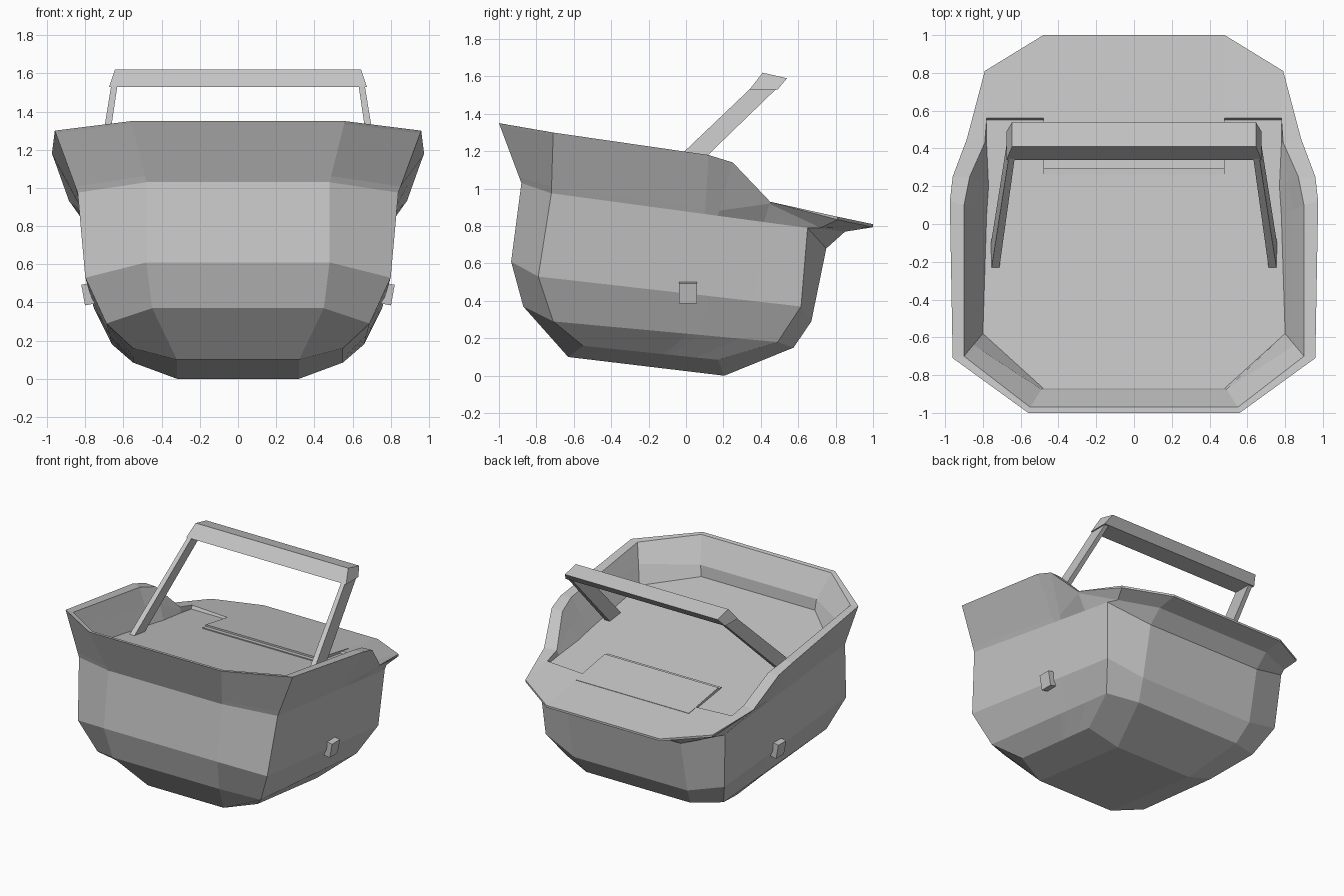
import bpy
import bmesh
from mathutils import Vector, Matrix

if "Cube" in bpy.data.objects:
    bpy.data.objects.remove(bpy.data.objects["Cube"])

GREY = (0.56, 0.56, 0.56, 1)
mat = bpy.data.materials.new("plain grey")
mat.use_nodes = True
mat.diffuse_color = GREY
mat.node_tree.nodes["Principled BSDF"].inputs["Base Color"].default_value = GREY


def finish(bm, name):
    bmesh.ops.recalc_face_normals(bm, faces=bm.faces)
    mesh = bpy.data.meshes.new(name)
    bm.to_mesh(mesh)
    bm.free()
    mesh.materials.append(mat)
    obj = bpy.data.objects.new(name, mesh)
    bpy.context.collection.objects.link(obj)
    return obj


def flip(p):
    return Vector((-p[0], p[1], p[2]))


def hull_half(front, corner, rear_corner, rear):
    """Half ring with extra points along the straight side."""
    b, c = Vector(corner), Vector(rear_corner)
    return [Vector(front), b, b.lerp(c, .6), b.lerp(c, .65), b.lerp(c, .83), c, Vector(rear)]


def lip_z(y):
    """Middle of the pouring lip."""
    return .98 - .17 * y


def floor_z(y):
    return .985 - .145 * (y + .22)


def loft(bm, sections):
    """Join rings of equal length."""
    rings = [[bm.verts.new(p) for p in s] for s in sections]
    for lo, hi in zip(rings, rings[1:]):
        n = len(lo)
        for i in range(n):
            j = (i + 1) % n
            bm.faces.new((lo[i], lo[j], hi[j], hi[i]))
    return rings


# Bucket: outer hull from the base up to the rim
halves = [
    hull_half((.32, -.63, .10), (.55, -.55, .16), (.55, .17, .085), (.32, .205, .0)),
    hull_half((.45, -.87, .37), (.69, -.71, .29), (.66, .49, .18), (.44, .575, .15)),
    hull_half((.48, -.935, .61), (.80, -.79, .53), (.755, .615, .37), (.48, .67, .29)),
    hull_half((.48, -.88, 1.03), (.84, -.72, .975), (.785, .65, .79), (.48, .75, .68)),
]
rim = [Vector(p) for p in ((.56, -1, 1.35), (.96, -.71, 1.30), (.975, .12, 1.18),
                           (.96, .25, 1.14), (.885, .45, .93),
                           (.79, .81, .85), (.48, 1, .81))]
# Flare under the pouring lip, and the thin lower edge of the lip
flare = [a.lerp(b, t) for a, b, t in zip(halves[-1], rim, (.1, .1, .1, .1, .9))]
flare += [Vector((.75, .72, .79)), Vector((.48, .85, .77))]
edge = [a.lerp(b, .95) for a, b in zip(flare[:5], rim)]
edge += [p - Vector((0, 0, .016)) for p in rim[5:]]
# Inner rim, bend in the inner wall, and the fill surface
inner = [Vector(p) for p in ((.55, -.97, 1.345), (.90, -.70, 1.295), (.90, .1, 1.18),
                             (.87, .25, 1.135), (.79, .43, .932),
                             (.78, .56, .90), (.48, .56, lip_z(.56)))]
fill = [Vector((x, y, floor_z(y))) for x, y in
        ((.48, -.87), (.80, -.58), (.78, .05), (.77, .2), (.78, .42), (.78, .55), (.48, .55))]
bend = [a.lerp(b, .5) for a, b in zip(inner, fill)]
bend[0] = Vector((.49, -.875, 1.165))
halves += [flare, edge, rim, inner, bend, fill]

bm = bmesh.new()
rings = loft(bm, [h + [flip(p) for p in reversed(h)] for h in halves])
bm.faces.new(rings[-1])
base = rings[0]
bm.faces.new((base[0], base[6], base[7], base[13]))
bm.faces.new(base[:7])
bm.faces.new(base[7:])
finish(bm, "bucket")


def prism(name, first_end, second_end):
    """Solid between two matching end profiles."""
    bm = bmesh.new()
    for ring in loft(bm, [first_end, second_end]):
        bm.faces.new(ring)
    return finish(bm, name)


# Spout plate with a small step above the fill surface
plate = [(.48, y, z) for y, z in ((.26, .87), (.26, .923), (.295, .92),
                                  (.295, lip_z(.295) + .003),
                                  (.65, lip_z(.65) + .003), (.65, .84))]
prism("spout_plate", plate, [flip(p) for p in plate])

# Handle grip, wider along its lower edge
grip = [(.675, .34, 1.53), (.645, .41, 1.62), (.645, .54, 1.59), (.675, .49, 1.53)]
prism("handle_grip", grip, [flip(p) for p in grip])

for side, s in (("left", 1), ("right", -1)):
    # Handle arm, running down into the fill surface
    top = [(s * x, y, 1.55) for x, y in ((.630, .36), (.662, .36), (.662, .50), (.630, .50))]
    foot = [(s * x, y, .95) for x, y in ((.718, -.27), (.760, -.27), (.760, -.12), (.718, -.12))]
    prism(side + "_handle_arm", top, foot)

    # Side pin
    bm = bmesh.new()
    bmesh.ops.create_cube(bm, size=1, matrix=Matrix.Diagonal((.07, .095, .11, 1)))
    pin = finish(bm, side + "_pin")
    pin.location = (s * .777, .01, .445)
    pin.rotation_euler.y = s * .18
